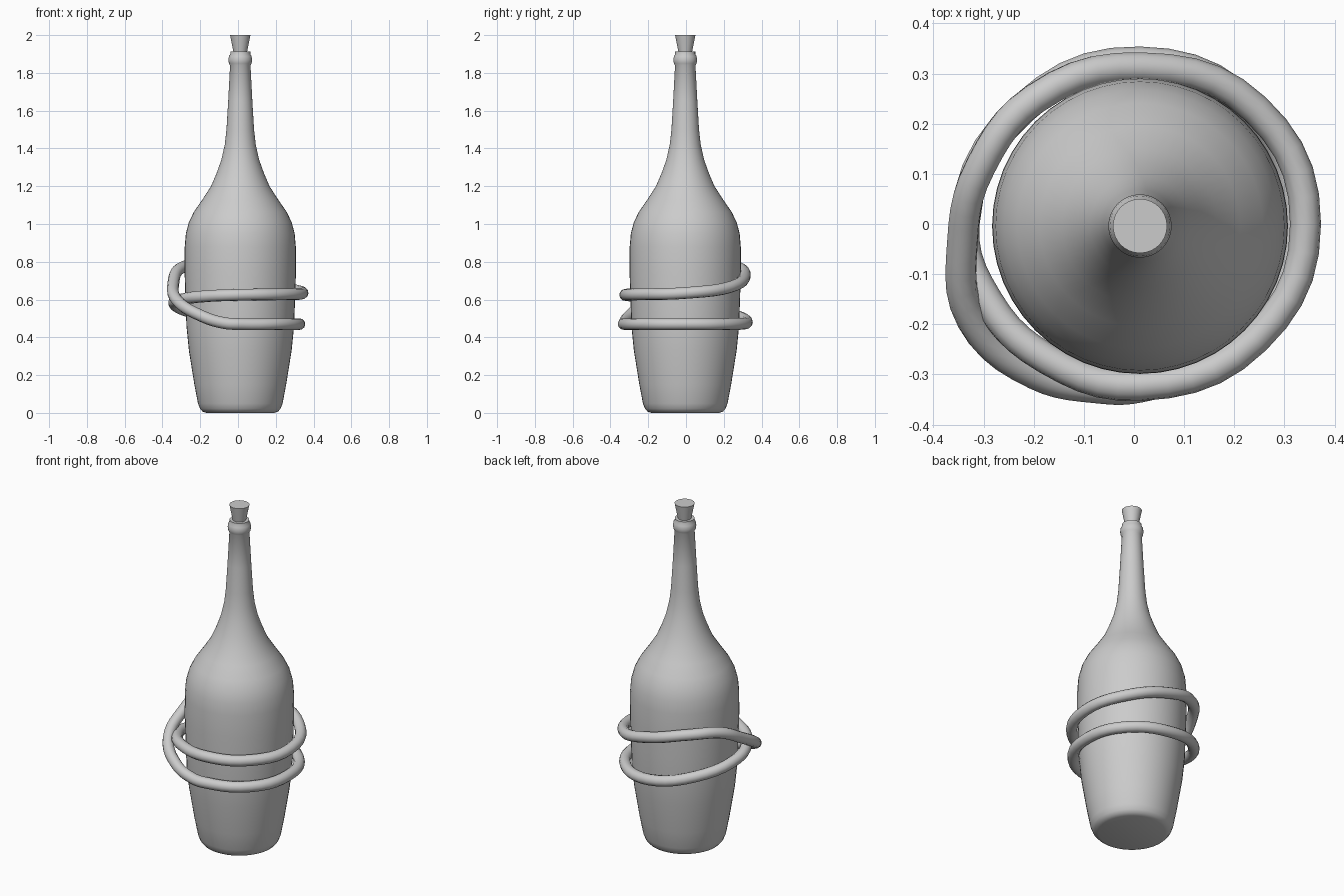
import bpy
import math

cube = bpy.data.objects.get("Cube")
if cube:
    bpy.data.objects.remove(cube, do_unlink=True)

CX, CY = 0.012, -0.004   # bottle axis

grey = bpy.data.materials.new("plain grey")
grey.use_nodes = True
colour = (0.6, 0.6, 0.6, 1)
grey.diffuse_color = colour
grey.node_tree.nodes["Principled BSDF"].inputs["Base Color"].default_value = colour


def finish(obj, angle):
    obj.data.materials.append(grey)
    bpy.ops.object.select_all(action='DESELECT')
    obj.select_set(True)
    bpy.context.view_layer.objects.active = obj
    if obj.type == 'CURVE':
        bpy.ops.object.convert(target='MESH')
    bpy.ops.object.shade_smooth_by_angle(angle=math.radians(angle))


def lathe(name, profile, sides, angle):
    """Spin (radius, height) pairs about the axis and cap both ends."""
    verts = [(CX + r * math.cos(math.tau * i / sides),
              CY + r * math.sin(math.tau * i / sides), z)
             for r, z in profile for i in range(sides)]
    faces = []
    for row in range(len(profile) - 1):
        a, b = row * sides, (row + 1) * sides
        for i in range(sides):
            j = (i + 1) % sides
            faces.append((a + i, a + j, b + j, b + i))
    faces.append(tuple(reversed(range(sides))))
    faces.append(tuple(range(len(verts) - sides, len(verts))))
    mesh = bpy.data.meshes.new(name)
    mesh.from_pydata(verts, [], faces)
    obj = bpy.data.objects.new(name, mesh)
    bpy.context.collection.objects.link(obj)
    finish(obj, angle)


# Bottle body, shoulder, neck and lip
lathe("bottle", [
    (0.18, 0), (0.2, 0.007), (0.213, 0.022), (0.224, 0.05), (0.243, 0.15),
    (0.272, 0.33), (0.285, 0.46), (0.29, 0.6), (0.295, 0.75), (0.294, 0.88),
    (0.288, 0.95), (0.272, 1.01), (0.245, 1.065), (0.2, 1.13), (0.155, 1.2),
    (0.125, 1.27), (0.1, 1.34), (0.082, 1.42), (0.073, 1.5), (0.064, 1.65),
    (0.054, 1.84), (0.06, 1.85), (0.063, 1.868), (0.06, 1.888),
    (0.053, 1.9), (0.053, 1.912)], 48, 50)

# Tapered stopper
lathe("stopper", [(0.034, 1.9), (0.054, 2.0)], 32, 40)

# Closed cord wound twice round the bottle: (angle, radius, height)
path = [(-90, 0.325, 0.47), (-45, 0.32, 0.47), (0, 0.313, 0.47),
        (45, 0.32, 0.47), (90, 0.323, 0.48), (135, 0.328, 0.525),
        (180, 0.35, 0.578), (207, 0.34, 0.602), (235, 0.327, 0.617),
        (270, 0.322, 0.625), (315, 0.325, 0.628), (360, 0.33, 0.635),
        (405, 0.325, 0.665), (450, 0.312, 0.727), (490, 0.326, 0.775),
        (520, 0.338, 0.765), (545, 0.355, 0.69), (570, 0.386, 0.595),
        (595, 0.365, 0.515), (615, 0.338, 0.476)]
curve = bpy.data.curves.new("cord", 'CURVE')
curve.dimensions = '3D'
curve.bevel_depth = 0.031
curve.bevel_resolution = 4
curve.resolution_u = 5
spline = curve.splines.new('BEZIER')
spline.bezier_points.add(len(path) - 1)
spline.use_cyclic_u = True
for point, (deg, r, z) in zip(spline.bezier_points, path):
    a = math.radians(deg)
    point.co = (CX + r * math.cos(a), r * math.sin(a), z)
    point.handle_left_type = point.handle_right_type = 'AUTO'
cord = bpy.data.objects.new("cord", curve)
bpy.context.collection.objects.link(cord)
finish(cord, 60)
